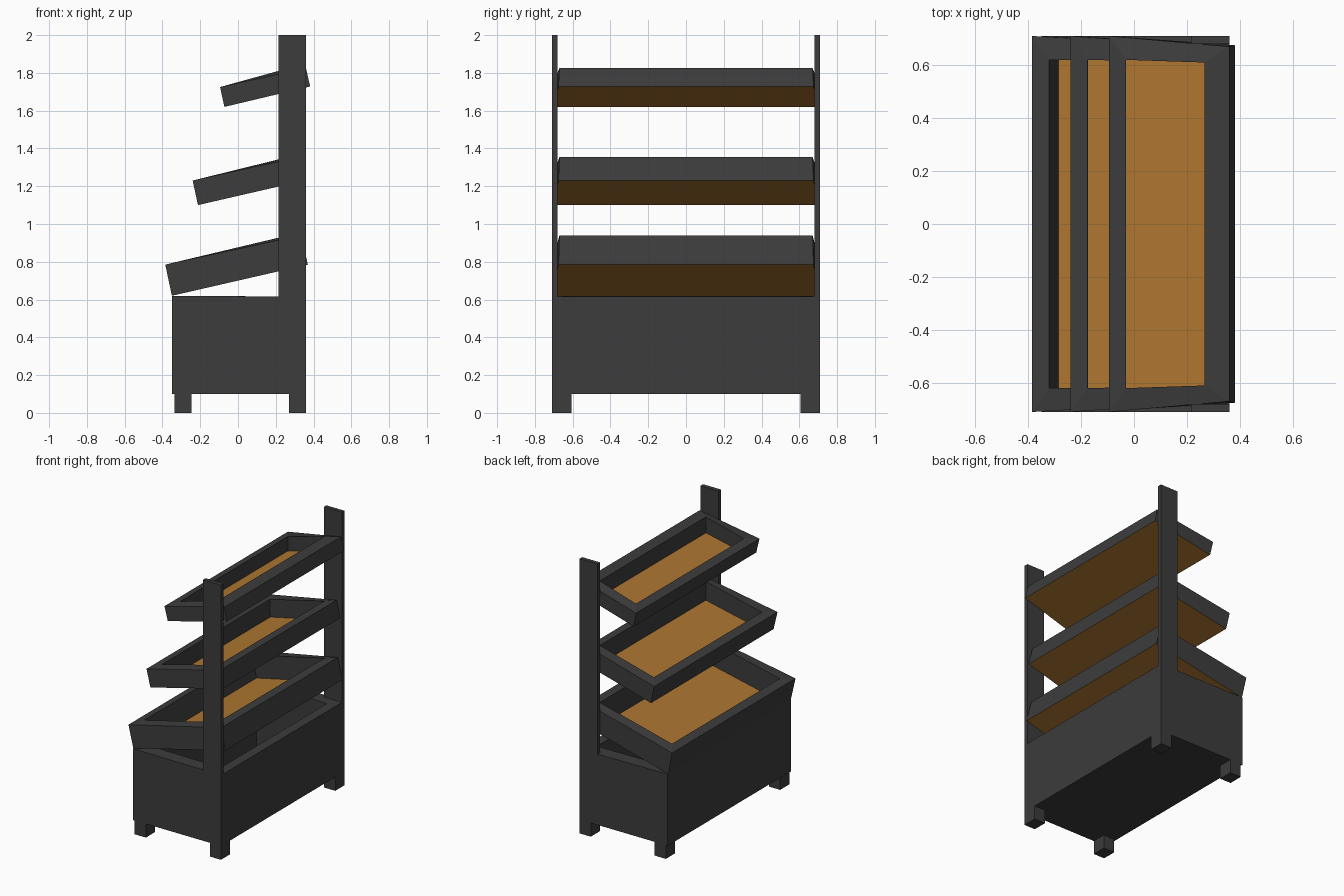
import bpy, bmesh

if "Cube" in bpy.data.objects:
    bpy.data.objects.remove(bpy.data.objects["Cube"])


def material(name, rgb):
    m = bpy.data.materials.new(name)
    m.diffuse_color = (*rgb, 1)
    m.use_nodes = True
    m.node_tree.nodes["Principled BSDF"].inputs["Base Color"].default_value = m.diffuse_color
    return m


dark = material("dark_paint", (0.045, 0.045, 0.045))
wood = material("wood", (0.42, 0.18, 0.03))


def finish(name, bm, mats):
    bmesh.ops.recalc_face_normals(bm, faces=bm.faces[:])
    me = bpy.data.meshes.new(name)
    bm.to_mesh(me)
    bm.free()
    for m in mats:
        me.materials.append(m)
    ob = bpy.data.objects.new(name, me)
    bpy.context.collection.objects.link(ob)
    return ob


def box(name, x, y, z):
    bm = bmesh.new()
    bmesh.ops.create_cube(bm, size=1)
    for v in bm.verts:
        v.co = [r[0] if c < 0 else r[1] for c, r in zip(v.co, (x, y, z))]
    return finish(name, bm, [dark])


def open_box(name, rings, floor_mat):
    """Hollow box from four rings: outer bottom, outer top, inner top, inner bottom.
    Each ring is (front x, y, z), (back x, y, z), mirrored across y."""
    bm = bmesh.new()
    loops = []
    for (fx, fy, fz), (bx, by, bz) in rings:
        pts = [(fx, -fy, fz), (bx, -by, bz), (bx, by, bz), (fx, fy, fz)]
        loops.append([bm.verts.new(p) for p in pts])
    for a, b in zip(loops, loops[1:]):
        for i in range(4):
            j = (i + 1) % 4
            bm.faces.new((a[i], a[j], b[j], b[i]))
    for ring in (loops[0], loops[-1]):
        bm.faces.new(ring).material_index = floor_mat
    return finish(name, bm, [dark, wood])


# base cabinet with a deep well
open_box("base_bin", [
    ((-0.35, 0.71, 0.10), (0.36, 0.71, 0.10)),
    ((-0.35, 0.71, 0.62), (0.36, 0.71, 0.615)),
    ((-0.28, 0.61, 0.62), (0.29, 0.61, 0.615)),
    ((-0.28, 0.61, 0.12), (0.29, 0.61, 0.12))], 0)

# feet and tall back posts
for s, side in ((-1, "left"), (1, "right")):
    outer = sorted((s * 0.605, s * 0.71))
    box(f"front_foot_{side}", (-0.335, -0.245), outer, (0, 0.10))
    box(f"back_foot_{side}", (0.27, 0.36), outer, (0, 0.10))
    box(f"post_{side}", (0.215, 0.36), sorted((s * 0.68, s * 0.71)), (0.615, 2.0))


# tilted trays, narrower at the back, with a wooden bottom panel
def tray(name, ft, fb, bt, bb, floor_x):
    slope = (bb[1] - fb[1]) / (bb[0] - fb[0])
    base = lambda x: fb[1] + slope * (x - fb[0]) + 0.008
    rim_x, back_x = ft[0] + 0.064, 0.267
    rim_z = ft[1] + (bt[1] - ft[1]) * 0.064 / (back_x - ft[0])
    open_box(name, [
        ((fb[0], 0.705, fb[1]), (bb[0], 0.675, bb[1])),
        ((ft[0], 0.71, ft[1]), (bt[0], 0.67, bt[1])),
        ((rim_x, 0.62, rim_z), (back_x, 0.61, bt[1])),
        ((floor_x, 0.62, base(floor_x)), (back_x, 0.61, base(back_x)))], 1)


tray("lower_tray", (-0.385, 0.785), (-0.35, 0.62), (0.335, 0.94), (0.37, 0.785), -0.285)
tray("middle_tray", (-0.24, 1.23), (-0.212, 1.10), (0.325, 1.355), (0.352, 1.23), -0.174)
tray("upper_tray", (-0.095, 1.725), (-0.072, 1.62), (0.36, 1.825), (0.382, 1.728), -0.03)
